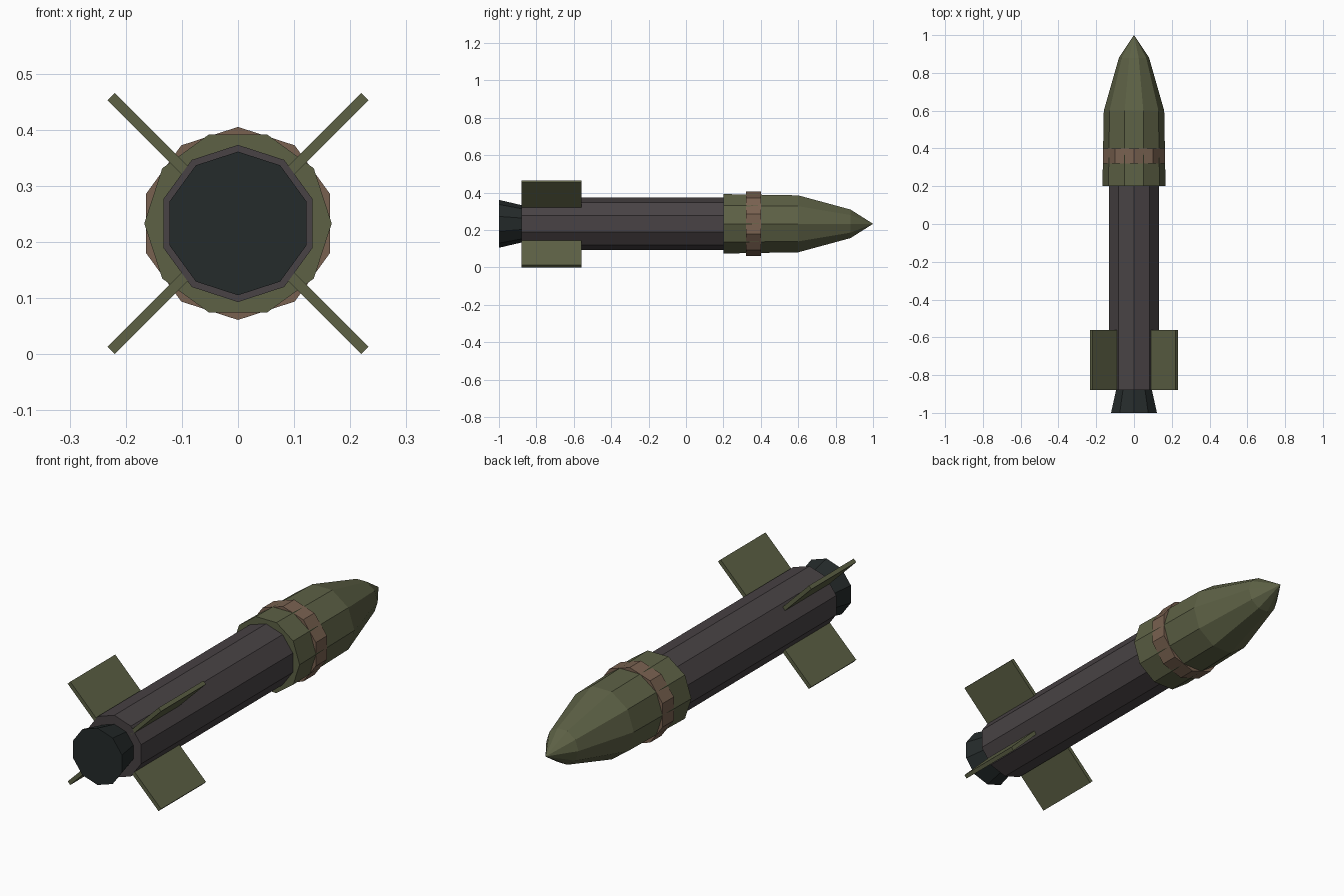
import bpy, bmesh
from math import pi, cos, sin
from mathutils import Matrix

if "Cube" in bpy.data.objects:
    bpy.data.objects.remove(bpy.data.objects["Cube"])

AXIS_Z = 0.233
SIDES = 10


def material(name, rgb):
    m = bpy.data.materials.new(name)
    m.diffuse_color = (*rgb, 1)
    m.use_nodes = True
    m.node_tree.nodes["Principled BSDF"].inputs["Base Color"].default_value = m.diffuse_color
    return m


olive = material("olive", (0.11, 0.12, 0.06))
charcoal = material("charcoal", (0.065, 0.055, 0.058))
black = material("black", (0.018, 0.024, 0.024))
tan = material("tan", (0.19, 0.12, 0.08))


def finish(name, bm, mat):
    bmesh.ops.recalc_face_normals(bm, faces=bm.faces)
    mesh = bpy.data.meshes.new(name)
    bm.to_mesh(mesh)
    bm.free()
    mesh.materials.append(mat)
    obj = bpy.data.objects.new(name, mesh)
    bpy.context.collection.objects.link(obj)
    return obj


def lathe(name, profile, start, mat):
    """Ten-sided capped solid along y; profile is (y, radius), radius 0 is a point."""
    bm = bmesh.new()
    rings = []
    for y, r in profile:
        count = SIDES if r else 1
        angles = [start + 2 * pi * i / SIDES for i in range(count)]
        rings.append([bm.verts.new((r * cos(a), y, AXIS_Z + r * sin(a))) for a in angles])
    for a, b in zip(rings, rings[1:]):
        for i in range(SIDES):
            j = (i + 1) % SIDES
            if len(b) == 1:
                bm.faces.new((a[i], a[j], b[0]))
            else:
                bm.faces.new((a[i], a[j], b[j], b[i]))
    for ring in (rings[0], rings[-1]):
        if len(ring) > 1:
            bm.faces.new(ring)
    return finish(name, bm, mat)


# Body tube and exhaust nozzle, with a corner at the top
lathe("body_tube", [(-0.88, 0.14), (0.22, 0.14)], pi / 2, charcoal)
lathe("nozzle", [(-1.0, 0.128), (-0.88, 0.10)], pi / 2, black)

# Warhead with pointed nose, with a flat at the top
lathe("warhead", [(0.20, 0.167), (0.60, 0.16), (0.88, 0.08), (1.0, 0)], 0, olive)

# Band round the warhead
lathe("warhead_band", [(0.32, 0.172), (0.40, 0.172)], pi / 2, tan)

# Four diagonal tail fins
INNER, OUTER, THICK = 0.11, 0.32, 0.018
for k in range(4):
    bm = bmesh.new()
    bmesh.ops.create_cube(bm, size=1)
    bm.transform(Matrix.Translation((0, 0, AXIS_Z))
                 @ Matrix.Rotation(pi / 4 + k * pi / 2, 4, 'Y')
                 @ Matrix.Translation(((INNER + OUTER) / 2, -0.72, 0))
                 @ Matrix.Diagonal((OUTER - INNER, 0.32, THICK, 1)))
    finish(f"tail_fin_{k + 1}", bm, olive)
